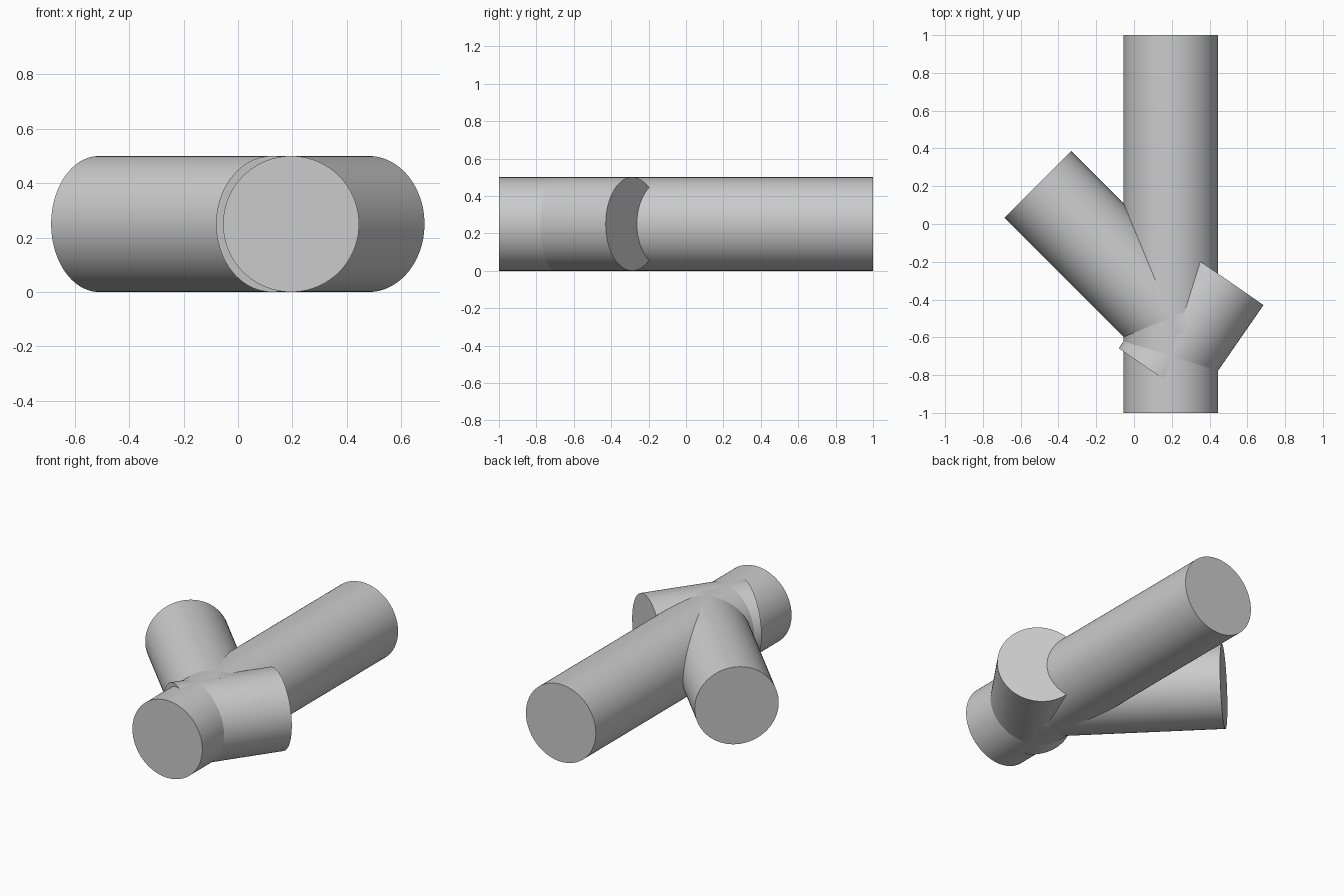
import bpy
import math
from mathutils import Vector

cube = bpy.data.objects.get("Cube")
if cube:
    bpy.data.objects.remove(cube, do_unlink=True)

RADIUS = 0.25

grey = bpy.data.materials.new("plain_grey")
grey.use_nodes = True
colour = (0.6, 0.6, 0.6, 1)
grey.diffuse_color = colour
grey.node_tree.nodes["Principled BSDF"].inputs["Base Color"].default_value = colour


def tube(name, start, end):
    """Solid round bar lying flat between two plan points."""
    a = Vector((*start, RADIUS))
    b = Vector((*end, RADIUS))
    axis = b - a
    bpy.ops.mesh.primitive_cylinder_add(
        vertices=96, radius=RADIUS, depth=axis.length, location=(a + b) / 2,
        rotation=(math.pi / 2, 0, math.atan2(axis.y, axis.x) + math.pi / 2))
    obj = bpy.context.object
    obj.name = name
    obj.data.materials.append(grey)
    bpy.ops.object.shade_smooth_by_angle(angle=math.radians(30))
    return obj


# Long straight bar running front to back
tube("main_pipe", (0.195, -1), (0.195, 1))
# Long branch leaving diagonally towards the back right
tube("long_branch", (-0.51, 0.21), (0.27, -0.57))
# Short branch crossing the bar near the front
tube("short_branch", (0.48, -0.287), (0.125, -0.80))
